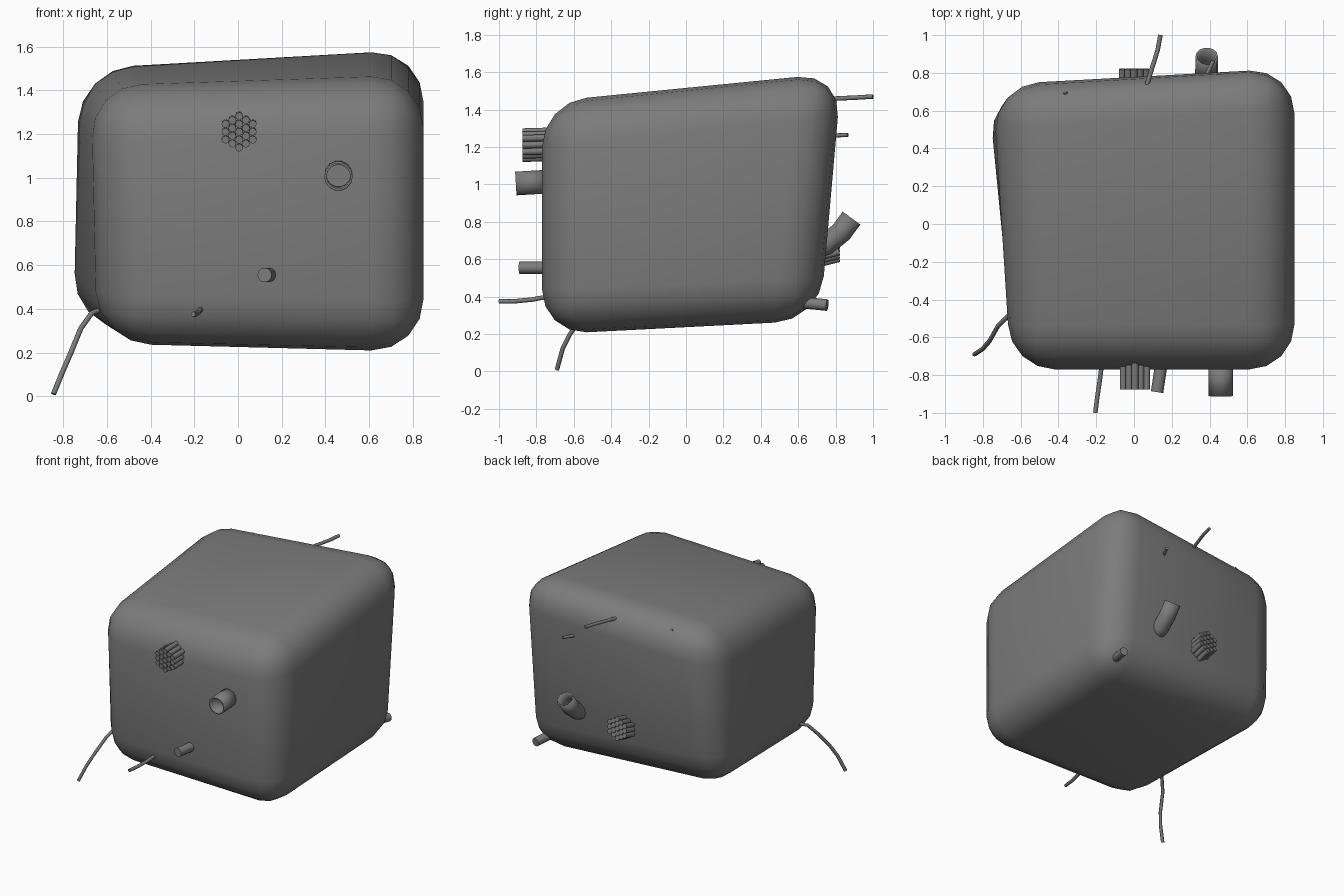
import bpy
import bmesh
from math import sqrt
from mathutils import Vector

default = bpy.data.objects.get("Cube")
if default:
    bpy.data.objects.remove(default, do_unlink=True)

grey = bpy.data.materials.new("matte_grey")
grey.use_nodes = True
COLOUR = (0.2, 0.2, 0.2, 1)
grey.diffuse_color = COLOUR
grey.node_tree.nodes["Principled BSDF"].inputs["Base Color"].default_value = COLOUR


def activate(obj):
    bpy.ops.object.select_all(action="DESELECT")
    obj.select_set(True)
    bpy.context.view_layer.objects.active = obj


def smooth(obj, angle):
    activate(obj)
    bpy.ops.object.shade_smooth_by_angle(angle=angle)


def pipes(name, paths, radius, resolution=2, wall=0):
    """Sweep a round section along each path; a wall makes it hollow."""
    curve = bpy.data.curves.new(name, "CURVE")
    curve.dimensions = "3D"
    curve.bevel_depth = radius
    curve.bevel_resolution = resolution
    curve.use_fill_caps = not wall
    for path in paths:
        spline = curve.splines.new("POLY")
        spline.points.add(len(path) - 1)
        for point, co in zip(spline.points, path):
            point.co = (*co, 1)
    obj = bpy.data.objects.new(name, curve)
    bpy.context.collection.objects.link(obj)
    activate(obj)
    bpy.ops.object.convert(target="MESH")
    obj = bpy.context.view_layer.objects.active
    obj.data.materials.clear()
    obj.data.materials.append(grey)
    if wall:
        shell = obj.modifiers.new("wall", "SOLIDIFY")
        shell.thickness = wall
        shell.offset = -1
    smooth(obj, 0.9)
    return obj


def bundle(name, start, end, spacing):
    """Nineteen thin pipes packed in a hexagon."""
    start, end = Vector(start), Vector(end)
    paths = []
    for q in range(-2, 3):
        for r in range(-2, 3):
            if abs(q + r) <= 2:
                shift = Vector((q * sqrt(3) / 2, 0, r + q / 2)) * spacing
                paths.append([start + shift, end + shift])
    return pipes(name, paths, spacing / 2)


# Skewed box with wide rounded edges
front = [(-0.61, -0.77, 0.22), (0.85, -0.77, 0.195),
         (0.85, -0.77, 1.445), (-0.67, -0.77, 1.405)]
back = [(-0.79, 0.68, 0.34), (0.85, 0.72, 0.26),
        (0.85, 0.85, 1.615), (-0.73, 0.75, 1.515)]
bm = bmesh.new()
f = [bm.verts.new(co) for co in front]
b = [bm.verts.new(co) for co in back]
bm.faces.new(f)
bm.faces.new(b[::-1])
for i in range(4):
    j = (i + 1) % 4
    bm.faces.new((f[j], f[i], b[i], b[j]))
bmesh.ops.recalc_face_normals(bm, faces=bm.faces)
bmesh.ops.bevel(bm, geom=bm.edges[:], offset=0.24, segments=4,
                profile=0.5, affect="EDGES")
mesh = bpy.data.meshes.new("body")
bm.to_mesh(mesh)
bm.free()
body = bpy.data.objects.new("body", mesh)
bpy.context.collection.objects.link(body)
mesh.materials.append(grey)
smooth(body, 0.9)

# Pipe bundles on the front and back
bundle("front_bundle", (0.005, -0.7, 1.215), (0.005, -0.875, 1.21), 0.036)
bundle("back_bundle", (0, 0.66, 0.635), (0, 0.82, 0.675), 0.036)

# Hollow tubes
pipes("front_tube", [[(0.46, -0.74, 1.015), (0.46, -0.91, 1.005)]],
      0.065, 5, 0.01)
pipes("back_bent_tube", [[(0.38, 0.66, 0.65), (0.38, 0.75, 0.68),
                          (0.385, 0.83, 0.745), (0.385, 0.885, 0.82)]],
      0.06, 5, 0.01)

# Solid short rods
pipes("front_rod", [[(0.145, -0.74, 0.555), (0.122, -0.89, 0.555)]], 0.033, 4)
pipes("back_rod", [[(0.69, 0.6, 0.37), (0.725, 0.755, 0.355)]], 0.031, 4)

# Thin wires
pipes("front_wire", [[(-0.17, -0.74, 0.4), (-0.18, -0.82, 0.385),
                      (-0.195, -0.92, 0.375), (-0.205, -1, 0.375)]], 0.012)
pipes("side_wire", [[(-0.62, -0.44, 0.4), (-0.67, -0.49, 0.38),
                     (-0.72, -0.54, 0.31), (-0.765, -0.62, 0.2),
                     (-0.8, -0.66, 0.12), (-0.845, -0.69, 0.01)]], 0.012)
pipes("back_upper_wire", [[(0.06, 0.71, 1.455), (0.125, 0.92, 1.465),
                           (0.14, 1, 1.47)]], 0.012)
pipes("back_short_wire", [[(0.37, 0.76, 1.26), (0.42, 0.865, 1.265)]], 0.011)
pipes("back_stub", [[(-0.35, 0.64, 1.43), (-0.365, 0.7, 1.465)]], 0.013)
